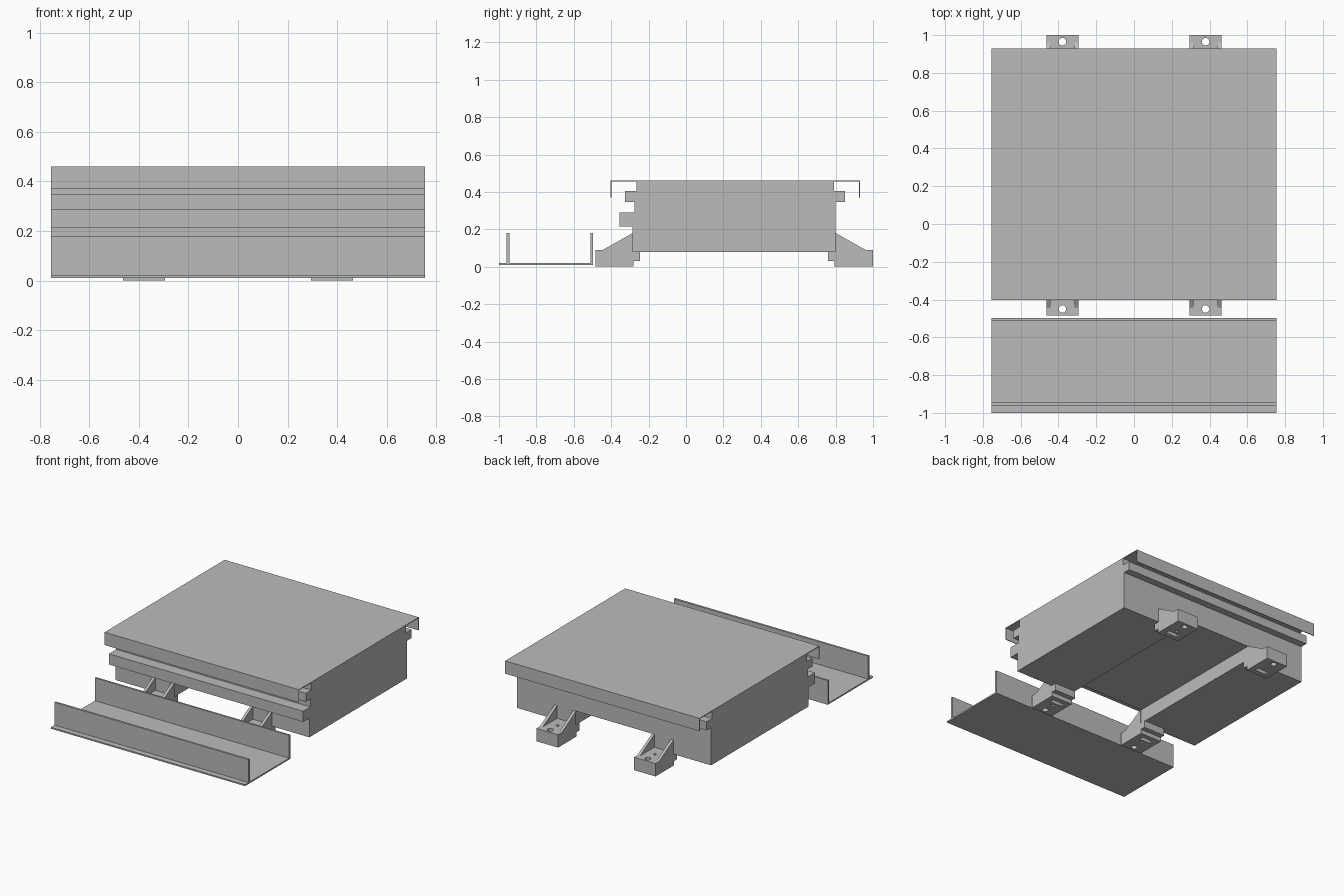
import bpy
import bmesh
from mathutils import Matrix, Vector

cube = bpy.data.objects.get("Cube")
if cube:
    bpy.data.objects.remove(cube, do_unlink=True)

HALF = 0.755       # half length of every extruded part
MID_Y = 0.2575     # centre line between the front and back brackets

grey = bpy.data.materials.new("plain grey")
grey.use_nodes = True
grey.diffuse_color = (0.5, 0.5, 0.5, 1)
grey.node_tree.nodes["Principled BSDF"].inputs["Base Color"].default_value = (0.5, 0.5, 0.5, 1)


def finish(name, bm, location=(0, 0, 0)):
    bmesh.ops.recalc_face_normals(bm, faces=bm.faces)
    mesh = bpy.data.meshes.new(name)
    bm.to_mesh(mesh)
    bm.free()
    mesh.materials.append(grey)
    obj = bpy.data.objects.new(name, mesh)
    obj.location = location
    bpy.context.collection.objects.link(obj)
    return obj


def extrude(bm, profile, x0, x1):
    """Sweep a (y, z) outline from x0 to x1."""
    face = bm.faces.new([bm.verts.new((x0, y, z)) for y, z in profile])
    out = bmesh.ops.extrude_face_region(bm, geom=[face])
    moved = [v for v in out["geom"] if isinstance(v, bmesh.types.BMVert)]
    bmesh.ops.translate(bm, verts=moved, vec=(x1 - x0, 0, 0))


def box(bm, x0, x1, y0, y1, z0, z1):
    extrude(bm, [(y0, z0), (y1, z0), (y1, z1), (y0, z1)], x0, x1)


def extruded_part(name, profile, x0=-HALF, x1=HALF):
    bm = bmesh.new()
    extrude(bm, profile, x0, x1)
    return finish(name, bm)


def cut(obj, cutter):
    cutter.hide_render = True
    cutter.hide_viewport = True
    cutter.display_type = 'WIRE'
    mod = obj.modifiers.new("cut", 'BOOLEAN')
    mod.operation = 'DIFFERENCE'
    mod.solver = 'EXACT'
    mod.object = cutter


# Main body with grooved front and back rails, and a channel underneath
body = extruded_part("main_body", [
    (-0.285, 0.08), (-0.285, 0.215), (-0.355, 0.215), (-0.355, 0.29),
    (-0.275, 0.29), (-0.275, 0.345), (-0.325, 0.345), (-0.325, 0.405),
    (-0.265, 0.405), (-0.265, 0.456), (0.79, 0.456), (0.79, 0.405),
    (0.85, 0.405), (0.85, 0.345), (0.80, 0.345), (0.80, 0.08)])
bm = bmesh.new()
box(bm, -0.3, 0.3, -0.6, 1.1, -0.1, 0.18)
cut(body, finish("channel_cutter", bm))

# Thin folded lid
T = 0.005
extruded_part("lid", [
    (-0.403, 0.37), (-0.403, 0.46), (0.93, 0.46), (0.93, 0.37),
    (0.93 - T, 0.37), (0.93 - T, 0.46 - T), (-0.403 + T, 0.46 - T), (-0.403 + T, 0.37)])

# Front tray with two upright walls
extruded_part("front_tray", [
    (-1.0, 0.01), (-0.497, 0.01), (-0.497, 0.18), (-0.51, 0.18), (-0.51, 0.02),
    (-0.945, 0.02), (-0.945, 0.18), (-0.96, 0.18), (-0.96, 0.02), (-1.0, 0.02)])

# Brackets: one is modelled at the front, then mirrored to all four places
X0, X1 = 0.295, 0.463
base = [(y - MID_Y, z) for y, z in [
    (-0.485, 0), (-0.28, 0), (-0.28, 0.03), (-0.245, 0.03), (-0.245, 0.08),
    (-0.285, 0.08), (-0.285, 0.09), (-0.485, 0.09)]]
gusset = [(y - MID_Y, z) for y, z in [(-0.445, 0.09), (-0.285, 0.09), (-0.285, 0.18)]]

bm = bmesh.new()
extrude(bm, base, X0, X1)
bracket = finish("bracket_bases", bm, (0, MID_Y, 0))

bm = bmesh.new()
centre = (X0 + X1) / 2
for y, radius in ((-0.45, 0.02), (-0.37, 0.01)):
    bmesh.ops.create_cone(bm, cap_ends=True, segments=24, radius1=radius, radius2=radius,
                          depth=0.4, matrix=Matrix.Translation(Vector((centre, y - MID_Y, 0))))
box(bm, centre - 0.045, centre + 0.045, -0.345 - MID_Y, -0.315 - MID_Y, -0.1, 0.05)
cut(bracket, finish("bracket_hole_cutter", bm, (0, MID_Y, 0)))

bm = bmesh.new()
for x in (X0, X1 - 0.02):
    extrude(bm, gusset, x, x + 0.02)
gussets = finish("bracket_gussets", bm, (0, MID_Y, 0))

for obj in (bracket, gussets):
    mirror = obj.modifiers.new("mirror", 'MIRROR')
    mirror.use_axis = (True, True, False)
    mirror.use_mirror_merge = False
